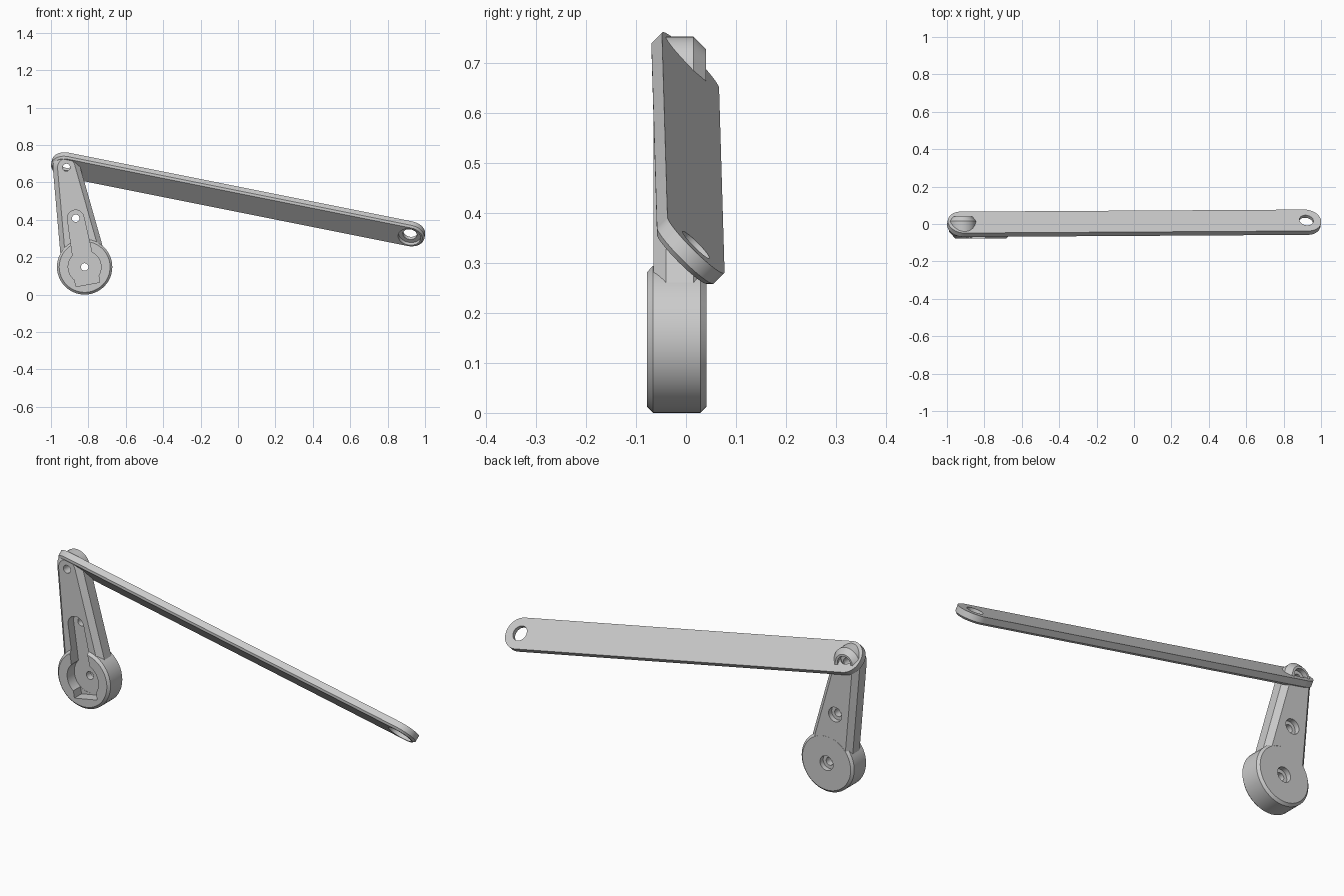
import bpy, bmesh, math
from mathutils import Vector, Matrix

if "Cube" in bpy.data.objects:
    bpy.data.objects.remove(bpy.data.objects["Cube"])


def loft(name, a, b, n, layers, seg=24):
    """Tapered capsule outline around a and b, stacked along n: layers of (height, radius a, radius b)."""
    a, b, n = Vector(a), Vector(b), Vector(n).normalized()
    u = (b - a).normalized()
    v = n.cross(u)
    phi = math.acos((layers[0][1] - layers[0][2]) / (b - a).length)
    bm = bmesh.new()
    loops = []
    for h, ra, rb in layers:
        loop = []
        for c, r, t0, t1 in ((b, rb, -phi, phi), (a, ra, phi, 2 * math.pi - phi)):
            for i in range(seg + 1):
                t = t0 + (t1 - t0) * i / seg
                loop.append(bm.verts.new(c + n * h + (u * math.cos(t) + v * math.sin(t)) * r))
        loops.append(loop)
    return skin(name, bm, loops)


def disc(name, c, n, layers, seg=48):
    """Round part centred on c, stacked along n: layers of (height, radius)."""
    c, n = Vector(c), Vector(n).normalized()
    u = n.orthogonal().normalized()
    v = n.cross(u)
    bm = bmesh.new()
    loops = []
    for h, r in layers:
        loops.append([bm.verts.new(c + n * h + (u * math.cos(t) + v * math.sin(t)) * r)
                      for t in (2 * math.pi * i / seg for i in range(seg))])
    return skin(name, bm, loops)


def skin(name, bm, loops):
    k = len(loops[0])
    for p, q in zip(loops, loops[1:]):
        for i in range(k):
            bm.faces.new((p[i], p[(i + 1) % k], q[(i + 1) % k], q[i]))
    bm.faces.new(loops[0])
    bm.faces.new(loops[-1])
    bmesh.ops.recalc_face_normals(bm, faces=bm.faces)
    me = bpy.data.meshes.new(name)
    bm.to_mesh(me)
    bm.free()
    ob = bpy.data.objects.new(name, me)
    bpy.context.collection.objects.link(ob)
    return ob


def combine(ob, other, op):
    mod = ob.modifiers.new(op, 'BOOLEAN')
    mod.operation, mod.object, mod.solver = op, other, 'EXACT'
    bpy.context.view_layer.objects.active = ob
    bpy.ops.object.modifier_apply(modifier=mod.name)
    bpy.data.objects.remove(other)


def smooth(ob):
    bpy.ops.object.select_all(action='DESELECT')
    ob.select_set(True)
    bpy.context.view_layer.objects.active = ob
    bpy.ops.object.shade_smooth_by_angle(angle=math.radians(25))


Y = (0, 1, 0)
hub, mid, tip = (-0.82, 0, 0.148), (-0.868, 0, 0.408), (-0.918, 0, 0.68)

# Crank arm: chamfered taper joined to a round hub
arm = loft("crank_arm", hub, tip, Y, [(-0.065, 0.098, 0.047), (-0.04, 0.123, 0.072),
                                      (0.015, 0.123, 0.072), (0.04, 0.098, 0.047)])
combine(arm, disc("hub", hub, Y, [(-0.078, 0.136), (-0.066, 0.148), (0.029, 0.148), (0.0405, 0.136)]), 'UNION')

# Horn pocket in the front: round, long slot, short flared tab
combine(arm, disc("pocket", hub, Y, [(-0.12, 0.088), (-0.02, 0.088)]), 'DIFFERENCE')
combine(arm, loft("slot", hub, mid, Y, [(-0.121, 0.055, 0.044), (-0.0205, 0.055, 0.044)]), 'DIFFERENCE')
bm = bmesh.new()
axis = math.atan2(tip[0] - hub[0], tip[2] - hub[2])
bmesh.ops.create_cube(bm, size=1, matrix=Matrix.Translation(hub) @ Matrix.Rotation(axis, 4, 'Y')
                      @ Matrix.Translation((0, -0.0705, -0.05)) @ Matrix.Diagonal((0.13, 0.1, 0.09, 1)))
me = bpy.data.meshes.new("tab")
bm.to_mesh(me)
bm.free()
tab = bpy.data.objects.new("tab", me)
bpy.context.collection.objects.link(tab)
combine(arm, tab, 'DIFFERENCE')

# Screw holes, counterbored from the back
for p in (hub, mid, tip):
    combine(arm, disc("screw", p, Y, [(-0.13, 0.02), (0.015, 0.02), (0.0151, 0.037), (0.1, 0.037)], 24), 'DIFFERENCE')
smooth(arm)

# Long link bar, rolled 45 degrees about its length
left, right = Vector((-0.919, -0.005, 0.69)), Vector((0.919, 0.006, 0.322))
d = (right - left).normalized()
w = Vector((0, 1, -1))
w = (w - d * w.dot(d)).normalized()
n = d.cross(w)
n = n if n.z > 0 else -n
bar = loft("link_bar", left, right, n, [(-0.02, 0.07, 0.07), (-0.01, 0.08, 0.08), (0.02, 0.08, 0.08)])

# Bearing holes with a wider seat on the lower face
for p in (left, right):
    combine(bar, disc("bearing", p, n, [(-0.06, 0.061), (0.0, 0.061), (0.0001, 0.038), (0.06, 0.038)], 32), 'DIFFERENCE')
smooth(bar)
